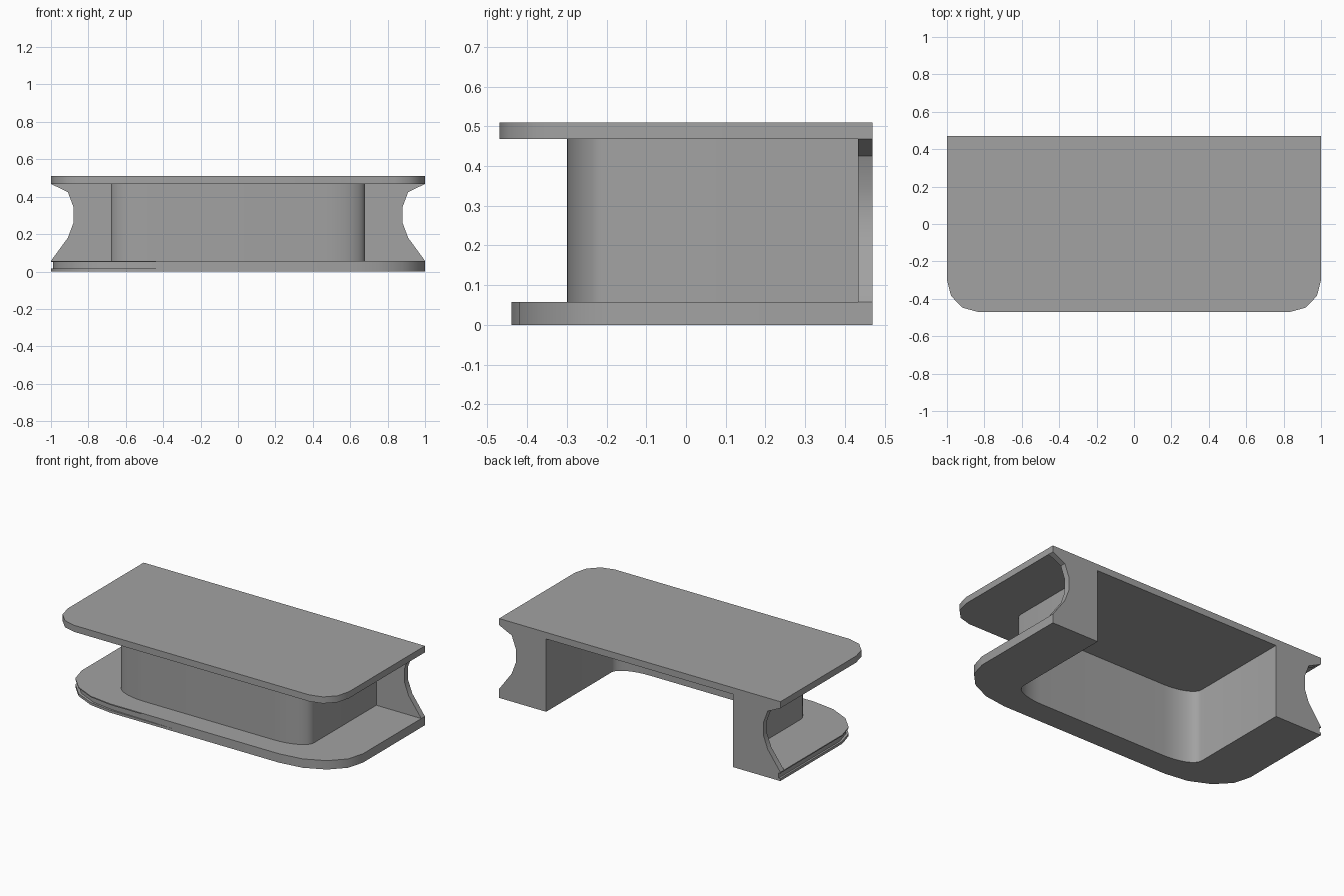
import bpy
import bmesh
from math import sin, cos, pi, radians

if "Cube" in bpy.data.objects:
    bpy.data.objects.remove(bpy.data.objects["Cube"])

GREY = 0.36
BACK = 0.47

grey = bpy.data.materials.new("plain_grey")
grey.use_nodes = True
grey.diffuse_color = (GREY, GREY, GREY, 1)
grey.node_tree.nodes["Principled BSDF"].inputs["Base Color"].default_value = (GREY, GREY, GREY, 1)


def rounded_front(half, front, rx, ry, steps):
    """Open outline: back right, round both front corners, back left."""
    arc = []
    for i in range(steps + 1):
        a = pi / 2 * i / steps
        arc.append((half - rx + rx * cos(a), front + ry - ry * sin(a)))
    right = [(half, BACK)] + arc
    return right + [(-x, y) for x, y in reversed(right)]


def prism(name, outline, low, high, axis="z"):
    """Extrude a closed outline along z, or an x-z outline along y."""
    def place(p, d):
        return (p[0], p[1], d) if axis == "z" else (p[0], d, p[1])
    bm = bmesh.new()
    face = bm.faces.new([bm.verts.new(place(p, low)) for p in outline])
    new = bmesh.ops.extrude_face_region(bm, geom=[face])["geom"]
    offset = (0, 0, high - low) if axis == "z" else (0, high - low, 0)
    bmesh.ops.translate(bm, vec=offset, verts=[v for v in new if isinstance(v, bmesh.types.BMVert)])
    bmesh.ops.recalc_face_normals(bm, faces=bm.faces)
    mesh = bpy.data.meshes.new(name)
    bm.to_mesh(mesh)
    bm.free()
    mesh.materials.append(grey)
    obj = bpy.data.objects.new(name, mesh)
    bpy.context.collection.objects.link(obj)
    bpy.ops.object.select_all(action="DESELECT")
    obj.select_set(True)
    bpy.context.view_layer.objects.active = obj
    bpy.ops.object.shade_smooth_by_angle(angle=radians(35))
    return obj


# Desk top with rounded front corners
prism("desk_top", rounded_front(1.0, -0.47, 0.165, 0.17, 3), 0.468, 0.51)

# Curved modesty wall, open at the back
wall_outer = rounded_front(0.68, -0.30, 0.22, 0.10, 8)
wall_inner = rounded_front(0.665, -0.285, 0.21, 0.09, 8)
prism("curved_wall", wall_outer + wall_inner[::-1], 0.057, 0.468)

# U-shaped plinth, with a shallow tapering groove round its right front corner
plinth = rounded_front(1.0, -0.44, 0.40, 0.28, 4)
grooved = []
for x, y in plinth:
    depth = 0.012 if x < -0.5 else 0
    grooved.append((x + depth, y + (depth if y < BACK else 0)))
middle = len(plinth) // 2
grooved.insert(middle, (-0.14, -0.44))
for name, outline, low, high in (
    ("plinth_bottom", plinth, 0, 0.016),
    ("plinth_middle", grooved, 0.016, 0.05),
    ("plinth_rim", plinth, 0.05, 0.057),
):
    prism(name, outline + wall_inner[::-1], low, high)

# Back end panels with a concave outer edge
edge = [(1, 0.057), (0.91, 0.18), (0.88, 0.26), (0.88, 0.345), (0.91, 0.425), (1, 0.468)]
panel = [(0.67, 0.057)] + edge + [(0.67, 0.468)]
for side, name in ((1, "left_end_panel"), (-1, "right_end_panel")):
    prism(name, [(side * x, z) for x, z in panel], 0.433, BACK, "y")
